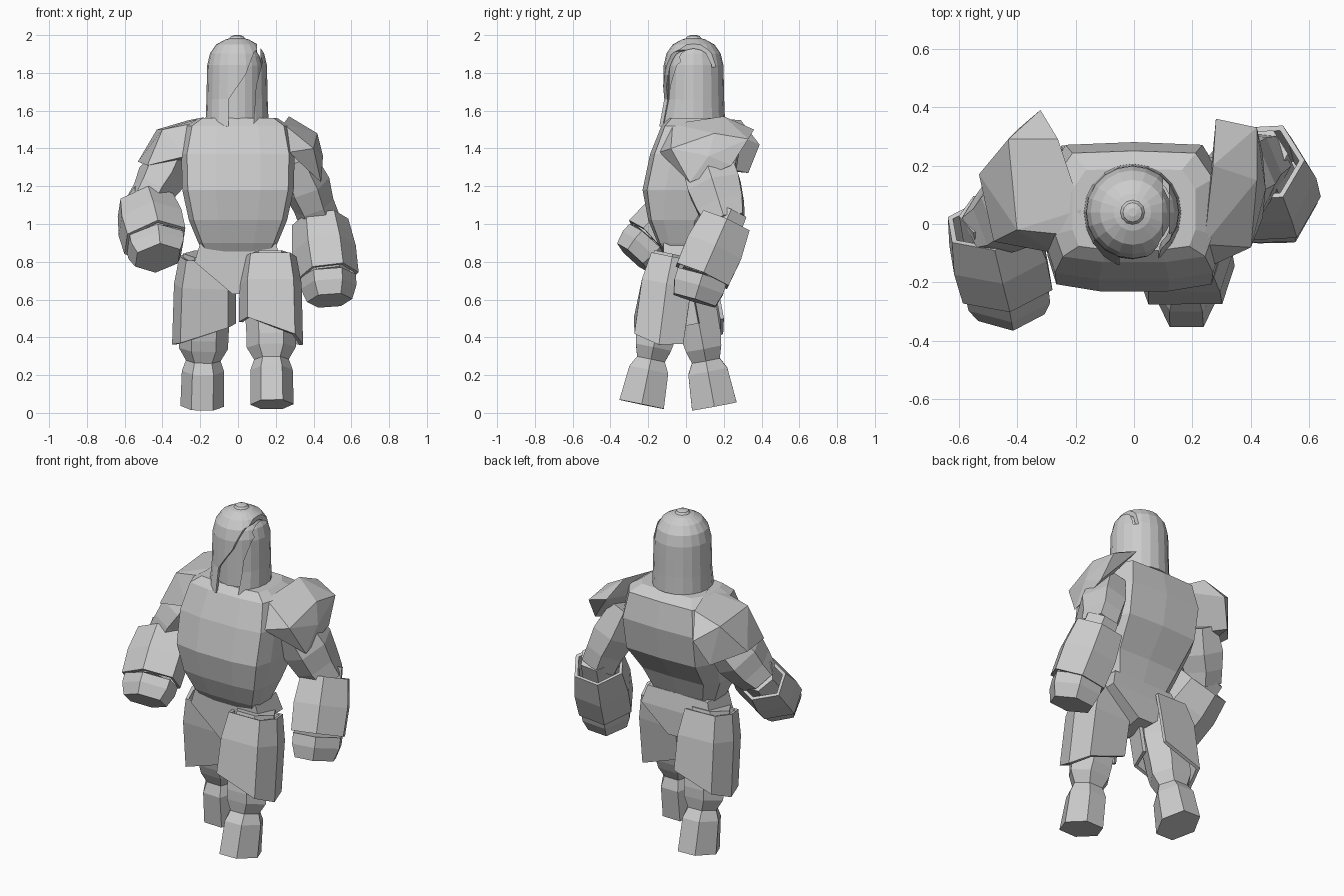
import bpy, bmesh, math
from mathutils import Vector

cube = bpy.data.objects.get("Cube")
if cube:
    bpy.data.objects.remove(cube)

stone = bpy.data.materials.new("light_grey")
stone.use_nodes = True
GREY = (0.6, 0.6, 0.6, 1)
stone.diffuse_color = GREY
stone.node_tree.nodes["Principled BSDF"].inputs["Base Color"].default_value = GREY

# six-sided cross-sections: plain, flat-fronted, and with a ridge at the front
HEX = [(1, 0), (0.5, 1), (-0.5, 1), (-1, 0), (-0.5, -1), (0.5, -1)]
FLAT = [(1, 0), (0.75, 1), (-0.75, 1), (-1, 0), (-0.75, -1), (0.75, -1)]
RIDGE = [(1, 0.45), (0.1, 1), (-0.9, 0.5), (-1, -0.45), (-0.1, -1), (0.9, -0.5)]


def finish(name, bm, thickness=0):
    bmesh.ops.recalc_face_normals(bm, faces=bm.faces)
    mesh = bpy.data.meshes.new(name)
    bm.to_mesh(mesh)
    bm.free()
    mesh.materials.append(stone)
    obj = bpy.data.objects.new(name, mesh)
    bpy.context.collection.objects.link(obj)
    if thickness:
        mod = obj.modifiers.new("Thickness", "SOLIDIFY")
        mod.thickness = thickness
        mod.offset = 0
    return obj


def bridge(bm, rings, skip=()):
    n = len(rings[0])
    for a, b in zip(rings, rings[1:]):
        for i in range(n):
            if i not in skip:
                j = (i + 1) % n
                bm.faces.new((a[i], a[j], b[j], b[i]))


def limb(name, start, end, sections, shape=HEX, skip=None, drop=0):
    """Loft along an axis; sections are (fraction along axis, half width, half depth)."""
    start, end = Vector(start), Vector(end)
    axis = end - start
    w = axis.normalized()
    u = (Vector((1, 0, 0)) - w * w.x).normalized()
    v = w.cross(u)
    bm = bmesh.new()
    rings = [[bm.verts.new(start + axis * t + u * hx * x + v * hy * y) for x, y in shape]
             for t, hx, hy in sections]
    bridge(bm, rings, skip or ())
    if skip is None:
        bm.faces.new(rings[0])
        bm.faces.new(rings[-1])
        return finish(name, bm)
    # the outer side of an open plate hangs lower
    for vert in rings[-1]:
        vert.co.z -= drop * max(0, abs(vert.co.x) - abs(end.x))
    return finish(name, bm, 0.02)


def hull(name, points):
    bm = bmesh.new()
    for p in points:
        bm.verts.new(p)
    res = bmesh.ops.convex_hull(bm, input=bm.verts[:])
    bmesh.ops.delete(bm, geom=list(set(res["geom_interior"])), context="VERTS")
    bmesh.ops.dissolve_limit(bm, angle_limit=0.08, verts=bm.verts[:], edges=bm.edges[:])
    return finish(name, bm)


def lathe(name, profile, thickness=0, segments=20, droop=0):
    bm = bmesh.new()
    rings = []
    for r, z in profile:
        rings.append([bm.verts.new((HEAD.x + r * math.cos(i * math.tau / segments),
                                    HEAD.y + r * math.sin(i * math.tau / segments), z))
                      for i in range(segments)])
    bridge(bm, rings)
    bm.faces.new(rings[-1])
    # pull the front of the rim down and forward
    for vert in rings[0]:
        d = min(0, vert.co.y - HEAD.y)
        vert.co.z += droop * d
        vert.co.y += droop * d * 0.5
    return finish(name, bm, thickness)


# torso: chamfered rings from waist to collar (z, half width, front y, back y)
bm = bmesh.new()
rings = []
for z, hx, front, back in [(0.84, 0.18, -0.11, 0.07), (0.9, 0.21, -0.15, 0.08),
                           (1.02, 0.26, -0.2, 0.13), (1.18, 0.295, -0.23, 0.25),
                           (1.37, 0.3, -0.19, 0.28), (1.52, 0.27, -0.13, 0.25),
                           (1.56, 0.21, -0.09, 0.19)]:
    cy, hy = (front + back) / 2, (back - front) / 2
    shape = [(1, -0.5), (1, 0.5), (0.78, 0.96), (0, 1), (-0.78, 0.96),
             (-1, 0.5), (-1, -0.5), (-0.9, -0.9), (-0.4, -1), (0.4, -1), (0.9, -0.9)]
    rings.append([bm.verts.new((x * hx, cy + y * hy, z)) for x, y in shape])
bridge(bm, rings)
bm.faces.new(rings[0])
bm.faces.new(rings[-1])
finish("torso", bm)

# pelvis with pointed front
hull("pelvis", [(s * x, y, z) for s in (-1, 1) for x, y, z in
                [(0.2, -0.12, 0.9), (0.2, 0.08, 0.9), (0.23, -0.12, 0.8),
                 (0.23, 0.1, 0.8), (0.03, -0.12, 0.63), (0.05, 0.1, 0.65)]])

# helmet: thin dome with a curved face slit running back over the left side
HEAD = Vector((-0.005, 0.04, 0))
helmet = lathe("helmet", [(0.157, 1.56), (0.153, 1.66), (0.151, 1.76), (0.149, 1.84),
                          (0.135, 1.9), (0.105, 1.943), (0.06, 1.968), (0.03, 1.976)],
               0.018, droop=0.3)
lathe("inner_head", [(0.133, 1.5), (0.133, 1.84), (0.119, 1.89), (0.09, 1.93)])
lathe("helmet_knob", [(0.042, 1.964), (0.042, 1.982), (0.033, 1.994), (0.015, 2.0)],
      segments=12)
bm = bmesh.new()
slit = [(-0.05, 1.4), (-0.05, 1.66), (0.04, 1.79), (0.085, 1.91), (0.105, 1.925),
        (0.13, 1.86), (0.095, 1.73), (0.075, 1.4)]
ends = [[bm.verts.new((x, y, z)) for x, z in slit] for y in (-0.4, 0.06)]
bridge(bm, ends)
for ring in ends:
    bm.faces.new(ring)
face_cutter = finish("face_slit_cutter", bm)
crown_cutter = hull("crown_slit_cutter", [(x, y, z) for x in (0.1, 0.12)
                                          for y in (-0.08, 0.3) for z in (1.83, 2.1)])
for cutter in (face_cutter, crown_cutter):
    cutter.hide_render = True
    cutter.hide_viewport = True
    cut = helmet.modifiers.new("Slit", "BOOLEAN")
    cut.operation = "DIFFERENCE"
    cut.solver = "EXACT"
    cut.object = cutter

# legs: left one forward, right one back, each with an armour plate open inwards
LEG = [(0, 0.12, 0.1), (0.3, 0.14, 0.11), (0.55, 0.13, 0.105), (0.62, 0.13, 0.095),
       (0.7, 0.092, 0.075), (0.77, 0.112, 0.105), (1, 0.115, 0.12)]
PLATE = [(0.02, 0.13, 0.105), (0.2, 0.155, 0.125), (0.45, 0.16, 0.125)]
for side, hip, foot, skip in [
        ("left", (0.17, -0.07, 0.84), (0.18, -0.235, 0.045), (3,)),
        ("right", (-0.17, 0.0, 0.84), (-0.19, 0.15, 0.035), (5,))]:
    limb(side + "_leg", hip, foot, LEG)
    limb(side + "_thigh_plate", hip, foot, PLATE, FLAT, skip, 0.8)

# arms: upper arm, forearm guard, fist
UPPER = [(0, 0.1, 0.13), (0.45, 0.13, 0.14), (0.75, 0.11, 0.125), (1, 0.11, 0.1)]
CUFF = [(0, 0.14, 0.125), (0.5, 0.16, 0.145), (1, 0.155, 0.14)]
FIST = [(0, 0.15, 0.135), (0.45, 0.148, 0.135), (1, 0.12, 0.115)]
for side, shape, shoulder, elbow, wrist, knuckles in [
        ("left", HEX, (0.3, 0.1, 1.36), (0.435, 0.21, 1.01),
         (0.475, 0.085, 0.725), (0.485, 0.045, 0.595)),
        ("right", RIDGE, (-0.34, 0.12, 1.36), (-0.49, 0.0, 1.1),
         (-0.44, -0.2, 0.91), (-0.425, -0.28, 0.82))]:
    limb(side + "_upper_arm", shoulder, elbow, UPPER)
    limb(side + "_forearm", elbow, wrist, [(-0.2, 0.1, 0.09), (1, 0.12, 0.11)])
    limb(side + "_forearm_guard", elbow, wrist, CUFF, shape, ())
    limb(side + "_fist", wrist, knuckles, FIST, shape)

# faceted shoulder pads
hull("left_shoulder_pad", [(0.24, -0.07, 1.53), (0.27, 0.2, 1.57), (0.28, 0.36, 1.5),
                           (0.42, 0.33, 1.45), (0.42, 0.15, 1.48), (0.4, -0.08, 1.4),
                           (0.45, 0.12, 1.36), (0.44, 0.02, 1.22), (0.27, -0.14, 1.38),
                           (0.44, 0.24, 1.31)])
hull("right_shoulder_pad", [(-0.18, 0.05, 1.565), (-0.2, -0.04, 1.54), (-0.26, 0.29, 1.55),
                            (-0.43, 0.29, 1.5), (-0.4, -0.02, 1.5), (-0.53, 0.17, 1.33),
                            (-0.48, -0.06, 1.31), (-0.32, 0.39, 1.42), (-0.27, -0.1, 1.36),
                            (-0.39, 0.33, 1.27)])
